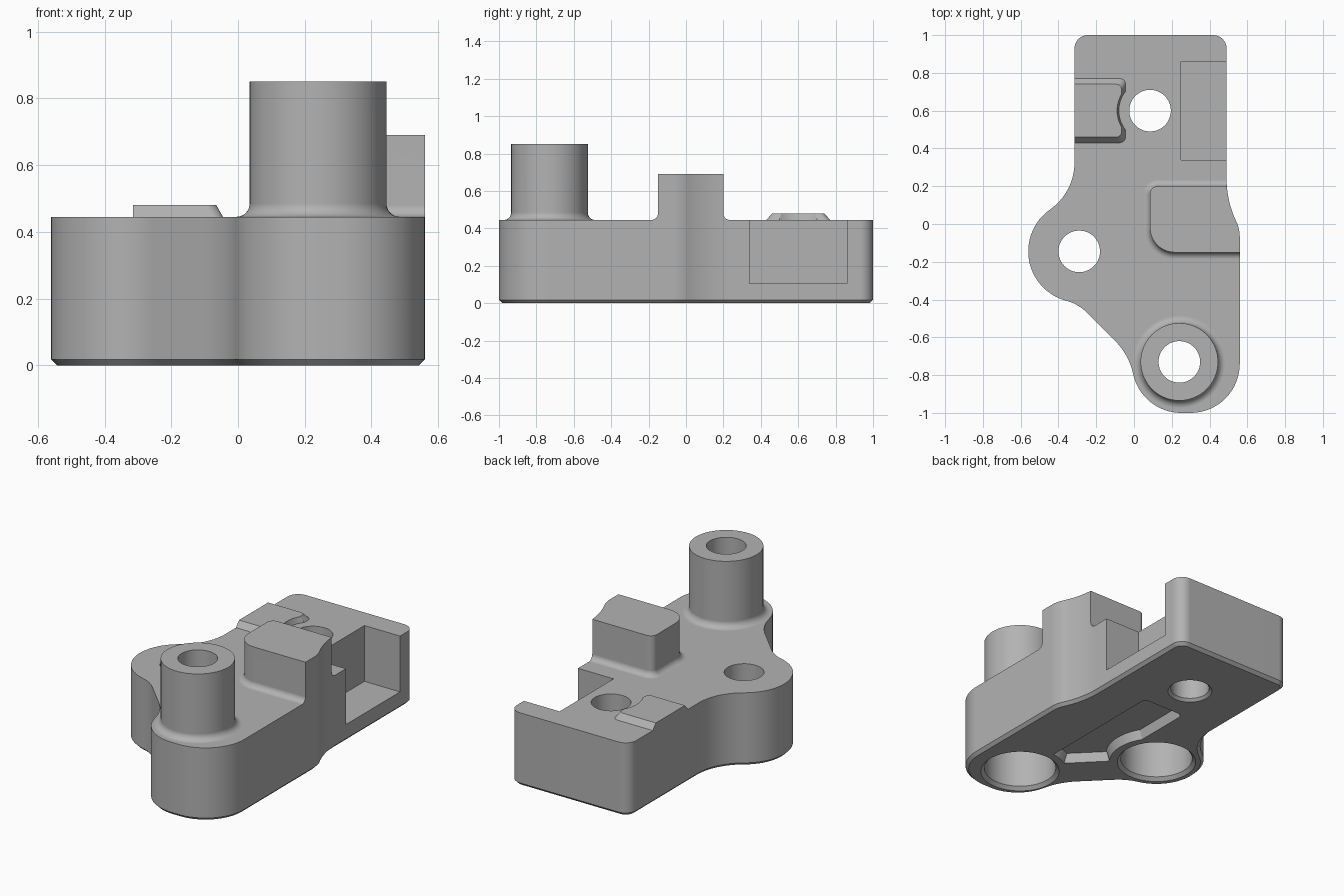
import bpy
import bmesh
from math import cos, sin, radians, pi
from mathutils import Vector

if "Cube" in bpy.data.objects:
    bpy.data.objects.remove(bpy.data.objects["Cube"], do_unlink=True)

TOP = 0.445
LOBE = (-0.29, -0.145)
POST = (0.24, -0.73)
BACK_HOLE = (0.085, 0.6)

grey = bpy.data.materials.new("machined grey")
grey.use_nodes = True
grey.diffuse_color = (0.45, 0.45, 0.45, 1)
grey.node_tree.nodes["Principled BSDF"].inputs["Base Color"].default_value = grey.diffuse_color


def arc(cx, cy, r, start, end, steps=16):
    angles = [radians(start + (end - start) * i / steps) for i in range(steps + 1)]
    return [(cx + r * cos(a), cy + r * sin(a)) for a in angles]


def circle(center, r):
    return arc(*center, r, 0, 360, 72)[:-1]


def rounded_rect(x0, x1, y0, y1, radii, grow=0.0):
    """Counter-clockwise from the +x +y corner; grow offsets it outward."""
    corners = [(x1, y1, -1, -1), (x0, y1, 1, -1), (x0, y0, 1, 1), (x1, y0, -1, 1)]
    pts = []
    for i, ((x, y, sx, sy), r) in enumerate(zip(corners, radii)):
        pts += arc(x + sx * r, y + sy * r, r + grow, 90 * i, 90 * i + 90, 10)
    return pts


def inset(pts, d):
    """Move a counter-clockwise loop inward."""
    out = []
    for i, p in enumerate(pts):
        p = Vector(p)
        before = (p - Vector(pts[i - 1])).normalized()
        after = (Vector(pts[(i + 1) % len(pts)]) - p).normalized()
        t = (before + after).normalized()
        out.append((p.x - t.y * d, p.y + t.x * d))
    return out


def loft(name, rings):
    """Closed solid through stacked (loop, height) rings."""
    bm = bmesh.new()
    loops = [[bm.verts.new((x, y, z)) for x, y in pts] for pts, z in rings]
    for a, b in zip(loops, loops[1:]):
        for i in range(len(a)):
            j = (i + 1) % len(a)
            bm.faces.new((a[i], a[j], b[j], b[i]))
    bm.faces.new(loops[0][::-1])
    bm.faces.new(loops[-1])
    bmesh.ops.recalc_face_normals(bm, faces=bm.faces)
    mesh = bpy.data.meshes.new(name)
    bm.to_mesh(mesh)
    bm.free()
    mesh.materials.append(grey)
    obj = bpy.data.objects.new(name, mesh)
    bpy.context.collection.objects.link(obj)
    return obj


def lathe(name, center, profile):
    return loft(name, [(circle(center, r), z) for r, z in profile])


def fillet(size, steps=8):
    """(outward offset, height) pairs of a cove rising from the plate top."""
    pairs = [(size, TOP - 0.05)]
    for i in range(steps + 1):
        t = pi / 2 * i / steps
        pairs.append((size * (1 - sin(t)), TOP + size * (1 - cos(t))))
    return pairs


def combine(target, tool, operation):
    mod = target.modifiers.new(tool.name, "BOOLEAN")
    mod.operation = operation
    mod.solver = "EXACT"
    mod.object = tool
    tool.hide_render = True
    bpy.context.view_layer.objects.active = target
    bpy.ops.object.modifier_apply(modifier=mod.name)
    bpy.data.objects.remove(tool, do_unlink=True)


# Outer contour: back block, side lobe, front lobe, stepped right side
outline = (
    arc(0.42, 0.93, 0.07, 0, 90, 8)
    + arc(-0.245, 0.93, 0.07, 90, 180, 8)
    + arc(-0.62, 0.326, 0.305, 0, -55)
    + arc(*LOBE, 0.27, 125, 255, 32)[1:]
    + arc(-0.425, -0.647, 0.25, 75, 45)[1:]
    + arc(-0.347, -0.867, 0.35, 45, 12)
    + arc(0.25, -0.74, 0.26, 192, 270)[1:]
    + arc(0.30, -0.74, 0.26, 270, 360)
    + arc(0.36, -0.07, 0.2, 0, 25)
    + arc(1.03, 0.243, 0.54, 205, 180)[1:]
)

# Plate with its raised features, trimmed together by the contour
body = loft("bracket_body", [(rounded_rect(-1, 1, -1.3, 1.3, [0.1] * 4), z) for z in (-0.1, TOP)])

post = lathe("hollow_post", POST, [(0.205 + d, z) for d, z in fillet(0.04)] + [(0.205, 0.85)])
combine(body, post, "UNION")

block_shape = (0.085, 0.8, -0.15, 0.2, [0.04, 0.04, 0.13, 0.04])
block = loft("stop_block", [(rounded_rect(*block_shape, d), z) for d, z in fillet(0.035)]
             + [(rounded_rect(*block_shape), 0.69)])
combine(body, block, "UNION")

# Low pad, scooped around the back hole
pad = loft("low_pad", [
    (rounded_rect(-0.5, -0.045, 0.43, 0.77, [0.03] * 4), TOP - 0.03),
    (rounded_rect(-0.5, -0.045, 0.43, 0.77, [0.03] * 4), TOP),
    (rounded_rect(-0.5, -0.065, 0.46, 0.74, [0.03] * 4), 0.48),
])
combine(pad, lathe("pad_scoop", BACK_HOLE, [(0.165, 0.3), (0.165, TOP), (0.18, 0.5)]), "DIFFERENCE")
combine(body, pad, "UNION")

envelope = loft("contour", [(inset(outline, 0.018), 0), (outline, 0.018), (outline, 1.2)])
combine(body, envelope, "INTERSECT")

# Side notch, open above and to the right
notch = loft("side_notch", [([(0.25, 0.34), (0.8, 0.34), (0.8, 0.86), (0.25, 0.86)], z)
                            for z in (0.105, 1.0)])
combine(body, notch, "DIFFERENCE")

# Through holes; two of them counterbored from below
for spot in (LOBE, POST):
    bore = lathe("counterbore", spot,
                 [(0.235, -0.01), (0.205, 0.02), (0.205, 0.33), (0.11, 0.33), (0.11, 1)])
    combine(body, bore, "DIFFERENCE")
combine(body, lathe("back_hole", BACK_HOLE, [(0.136, -0.01), (0.11, 0.016), (0.11, 1)]), "DIFFERENCE")

# Shallow pocket under the plate, curving around both bores
pocket_loop = (
    arc(0.19, 0.33, 0.03, 0, 90, 6)
    + arc(-0.03, 0.33, 0.03, 90, 180, 6)
    + arc(*LOBE, 0.27, 32, -38)
    + arc(*POST, 0.27, 120, 95)
)
pocket = loft("underside_pocket", [(pocket_loop, -0.05), (pocket_loop, 0), (inset(pocket_loop, 0.02), 0.055)])
combine(body, pocket, "DIFFERENCE")

# Smooth curved walls, keep machined edges crisp
bpy.ops.object.select_all(action="DESELECT")
body.select_set(True)
bpy.context.view_layer.objects.active = body
bpy.ops.object.shade_smooth_by_angle(angle=radians(28))
weighted = body.modifiers.new("weighted normals", "WEIGHTED_NORMAL")
weighted.keep_sharp = True
